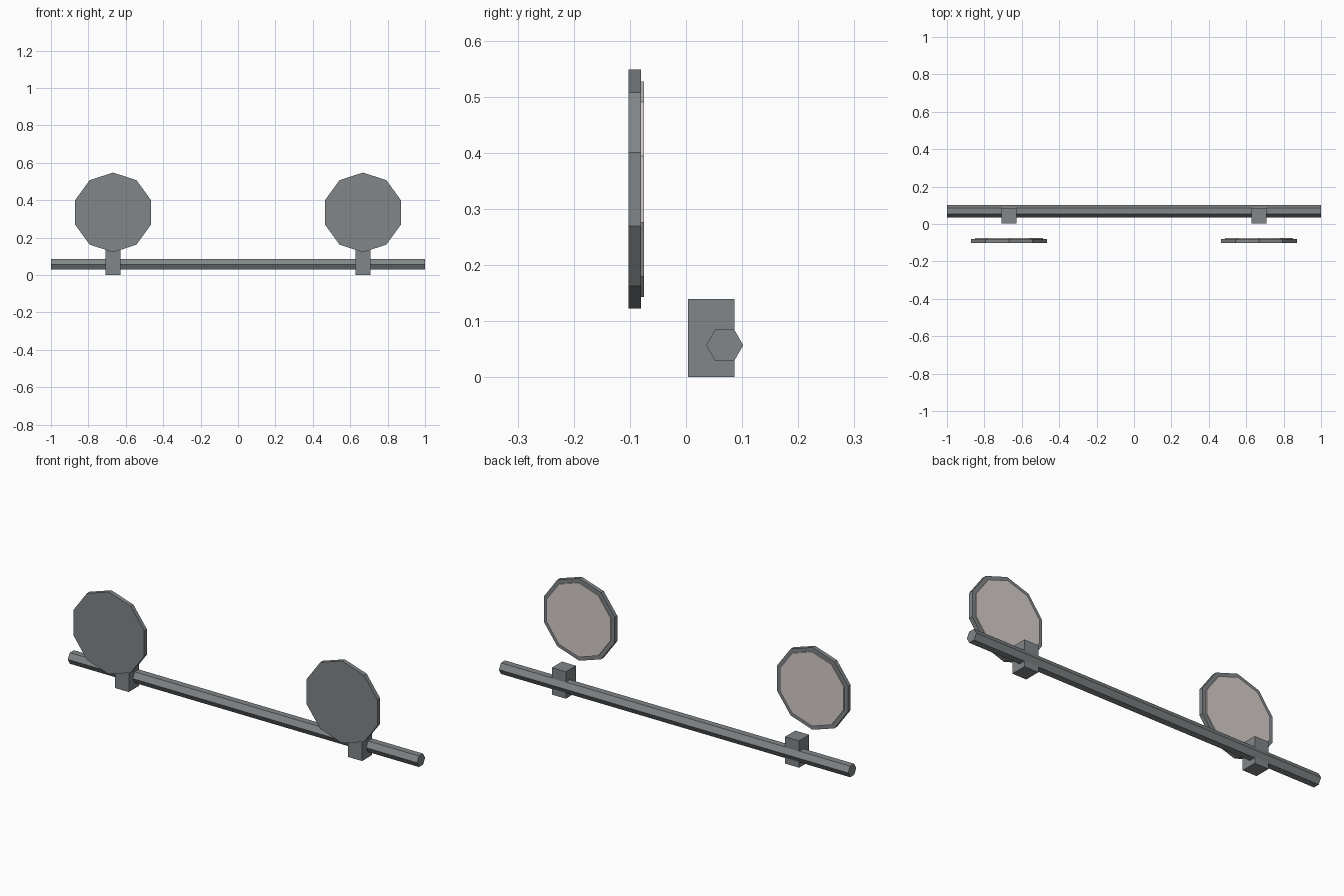
import bpy
from math import pi
from mathutils import Matrix

cube = bpy.data.objects.get("Cube")
if cube:
    bpy.data.objects.remove(cube, do_unlink=True)


def make_material(name, rgb):
    mat = bpy.data.materials.new(name)
    mat.use_nodes = True
    color = (*rgb, 1)
    mat.diffuse_color = color
    mat.node_tree.nodes["Principled BSDF"].inputs["Base Color"].default_value = color
    return mat


grey = make_material("slate_grey", (0.22, 0.24, 0.247))
pale = make_material("pale_mirror", (0.67, 0.61, 0.59))


def finish(name, mat, matrix):
    obj = bpy.context.object
    obj.name = name
    obj.data.transform(matrix)
    obj.data.materials.append(mat)
    return obj


def prism(name, sides, radius, depth, location, matrix, mat):
    bpy.ops.mesh.primitive_cylinder_add(vertices=sides, radius=radius, depth=depth)
    obj = finish(name, mat, matrix)
    obj.location = location
    return obj


def block(name, size, location, mat):
    bpy.ops.mesh.primitive_cube_add(size=1)
    obj = finish(name, mat, Matrix.Diagonal((*size, 1)))
    obj.location = location
    return obj


# Hexagonal cross bar
along_x = Matrix.Rotation(pi / 2, 4, "Y")
prism("cross_bar", 6, 0.033, 2.0, (0, 0.069, 0.057), along_x, grey)

# Mounting blocks and ten-sided mirrors, one pair per side
along_y = Matrix.Rotation(pi / 2, 4, "X")
for side, x in (("left", 0.668), ("right", -0.668)):
    block(side + "_mount", (0.08, 0.083, 0.139), (x, 0.045, 0.0695), grey)
    prism(side + "_mirror_housing", 10, 0.213, 0.022, (x, -0.0915, 0.335), along_y, grey)
    prism(side + "_mirror_glass", 10, 0.192, 0.010, (x, -0.080, 0.335), along_y, pale)
